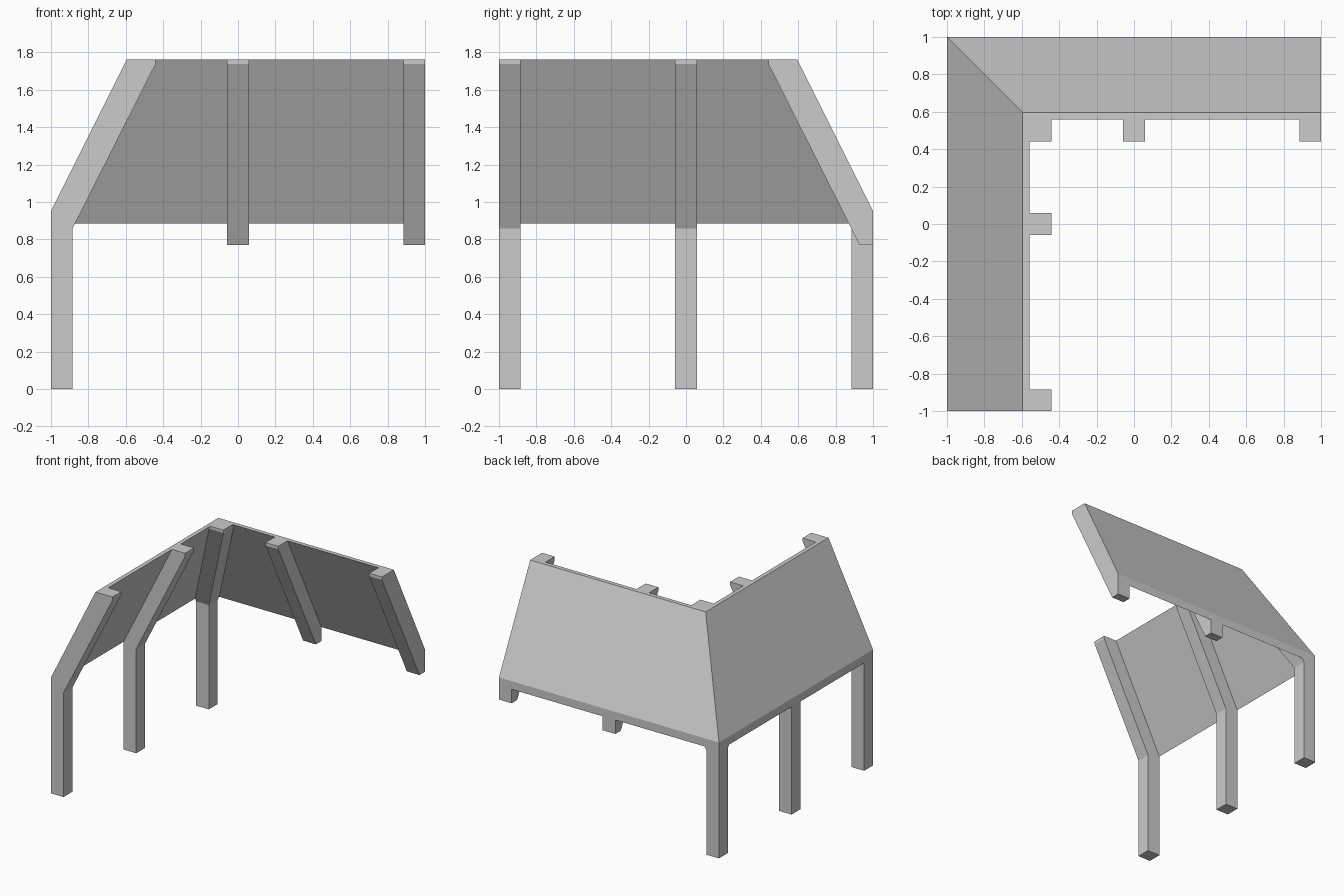
import bpy, bmesh

if "Cube" in bpy.data.objects:
    bpy.data.objects.remove(bpy.data.objects["Cube"])

W = 0.115  # post width


def loft(name, rings):
    """Closed solid through matching cross-section rings."""
    bm = bmesh.new()
    loops = [[bm.verts.new(p) for p in ring] for ring in rings]
    n = len(loops[0])
    for a, b in zip(loops, loops[1:]):
        for i in range(n):
            j = (i + 1) % n
            bm.faces.new((a[i], a[j], b[j], b[i]))
    bm.faces.new(loops[0][::-1])
    bm.faces.new(loops[-1])
    bmesh.ops.recalc_face_normals(bm, faces=bm.faces)
    me = bpy.data.meshes.new(name)
    bm.to_mesh(me)
    bm.free()
    ob = bpy.data.objects.new(name, me)
    bpy.context.collection.objects.link(ob)
    return ob


# Sloped panel: one profile swept along the left side, mitred, then along the back
panel = [(-1, 0.885), (-1, 0.952), (-0.595, 1.762), (-0.56, 1.762)]
loft("sloped_panel", [
    [(u, -1, z) for u, z in panel],
    [(u, -u, z) for u, z in panel],
    [(1, -u, z) for u, z in panel],
])

# Shared sloping part of every rafter, from inner knee over the top to outer knee
rafter = [(-0.44, 1.738), (-0.44, 1.762), (-0.595, 1.762), (-1, 0.952)]

# Left side posts reach the ground
leg = [(-1, 0), (-1 + W, 0), (-1 + W, 0.857)] + rafter
for name, y in (("front_left_post", -1), ("middle_left_post", -W / 2)):
    loft(name, [[(u, v, z) for u, z in leg] for v in (y, y + W)])

# Back brackets stop just below the panel
stub = [(-1, 0.77), (-0.928, 0.77)] + rafter
for name, x in (("middle_back_bracket", -W / 2), ("right_back_bracket", 1 - W)):
    loft(name, [[(v, -u, z) for u, z in stub] for v in (x, x + W)])

# Corner post: square section that leans inward along the hip
sections = [(0, -1, -1 + W), (0.857, -1, -1 + W), (0.952, -1, -0.837),
            (1.738, -0.607, -0.44), (1.762, -0.595, -0.44)]
loft("corner_post", [
    [(o, -o, z), (i, -o, z), (i, -i, z), (o, -i, z)] for z, o, i in sections
])
